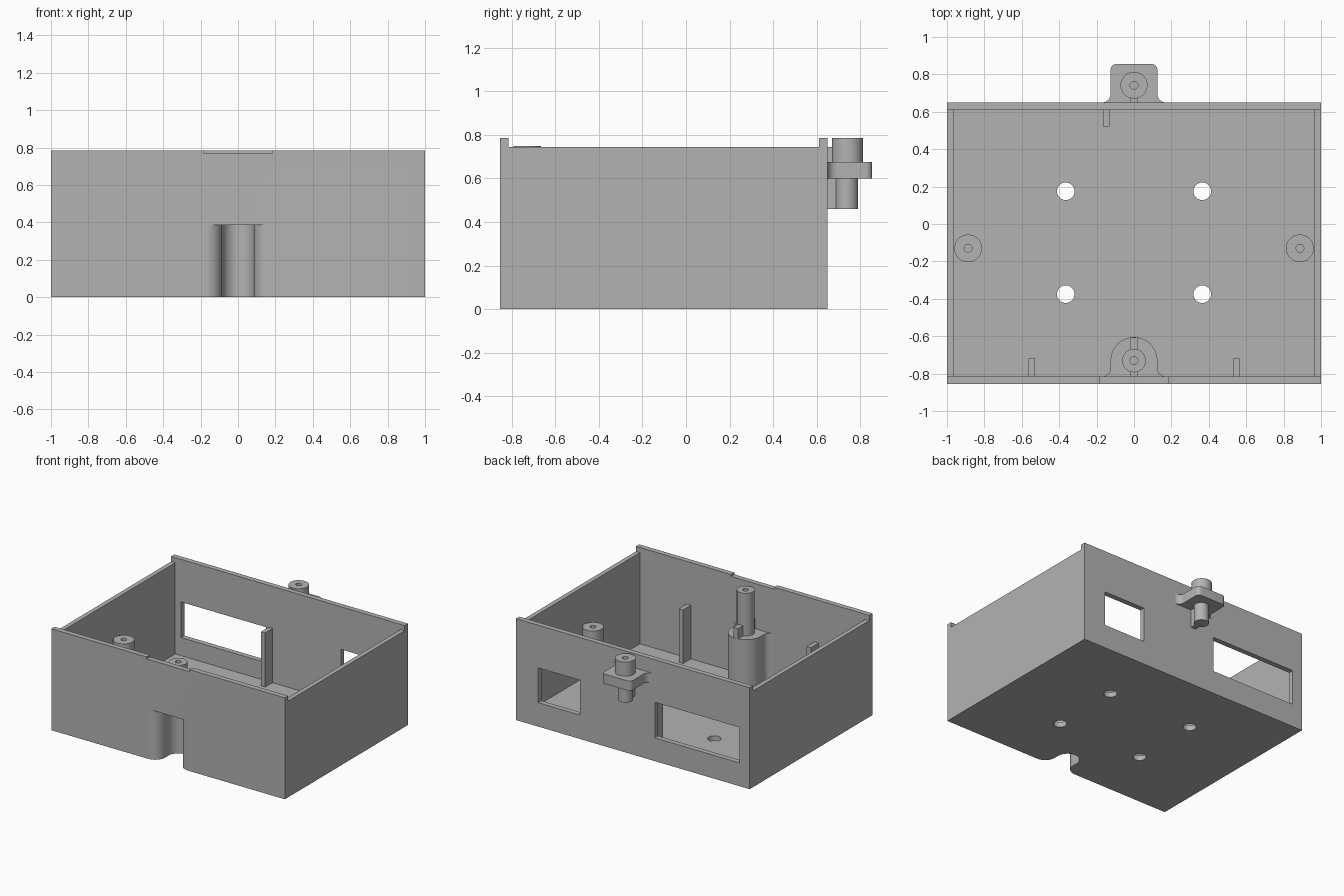
import bpy, bmesh, math

if "Cube" in bpy.data.objects:
    bpy.data.objects.remove(bpy.data.objects["Cube"])

grey = bpy.data.materials.new("plain grey")
grey.diffuse_color = (0.45, 0.45, 0.45, 1)
grey.use_nodes = True
grey.node_tree.nodes["Principled BSDF"].inputs["Base Color"].default_value = grey.diffuse_color


def finish(name, bm):
    bmesh.ops.recalc_face_normals(bm, faces=bm.faces)
    me = bpy.data.meshes.new(name)
    bm.to_mesh(me)
    bm.free()
    me.materials.append(grey)
    ob = bpy.data.objects.new(name, me)
    bpy.context.collection.objects.link(ob)
    return ob


def prism(name, pts, lo, hi, axis="z"):
    """Extrude a closed outline along z (xy points) or along x (yz points)."""
    bm = bmesh.new()
    place = (lambda p, t: (p[0], p[1], t)) if axis == "z" else (lambda p, t: (t, p[0], p[1]))
    a = [bm.verts.new(place(p, lo)) for p in pts]
    b = [bm.verts.new(place(p, hi)) for p in pts]
    bm.faces.new(a)
    bm.faces.new(b)
    n = len(pts)
    for i in range(n):
        j = (i + 1) % n
        bm.faces.new((a[i], a[j], b[j], b[i]))
    return finish(name, bm)


def block(name, x0, x1, y0, y1, z0, z1):
    return prism(name, [(x0, y0), (x1, y0), (x1, y1), (x0, y1)], z0, z1)


def lathe(name, x, y, profile, n=40):
    """Turn (radius, z) points around a vertical axis, closing both ends."""
    bm = bmesh.new()
    rings = [[bm.verts.new((x + r * math.cos(math.tau * i / n),
                            y + r * math.sin(math.tau * i / n), z)) for i in range(n)]
             for r, z in profile]
    for a, b in zip(rings, rings[1:]):
        for i in range(n):
            j = (i + 1) % n
            bm.faces.new((a[i], a[j], b[j], b[i]))
    bm.faces.new(rings[0])
    bm.faces.new(rings[-1])
    return finish(name, bm)


def boss(name, x, y, r, z0, z1, depth):
    """Round post with a blind screw hole in its top."""
    return lathe(name, x, y, [(r, z0), (r, z1), (0.021, z1), (0.021, z1 - depth)])


def arc(cx, cy, r, a0, a1, n=10):
    return [(cx + r * math.cos(math.radians(a0 + (a1 - a0) * i / n)),
             cy + r * math.sin(math.radians(a0 + (a1 - a0) * i / n))) for i in range(n + 1)]


def mirrored(half):
    """Complete a right-hand half outline that ends near the centre line."""
    return half + [(-x, y) for x, y in reversed(half) if abs(x) > 1e-5]


def cut(ob, *cutters):
    for c in cutters:
        m = ob.modifiers.new("cut", "BOOLEAN")
        m.operation, m.solver, m.object = "DIFFERENCE", "EXACT", c
        bpy.context.view_layer.objects.active = ob
        bpy.ops.object.modifier_apply(modifier=m.name)
        bpy.data.objects.remove(c)


def recess(r_arch, r_flare):
    """Arched outline whose feet flare out into the front wall."""
    return mirrored(arc(0.17, -0.77, r_flare, 270, 180) + arc(0, -0.73, r_arch, 0, 90, 16))


# Tray: side outline with raised front and back walls, hollowed out
outline = [(-0.855, 0), (0.65, 0), (0.65, 0.785), (0.61, 0.785), (0.61, 0.745),
           (-0.815, 0.745), (-0.815, 0.785), (-0.855, 0.785)]
tray = prism("tray", outline, -1, 1, "x")
cut(tray, block("hollow", -0.965, 0.965, -0.815, 0.61, 0.04, 1))

# Wall windows, front edge notch, floor holes
cut(tray,
    block("wide_window", -0.915, -0.188, 0.55, 0.7, 0.18, 0.455),
    block("small_window", 0.453, 0.812, 0.55, 0.7, 0.185, 0.455),
    block("edge_notch", -0.185, 0.185, -0.9, -0.8, 0.77, 1))
for x in (-0.365, 0.365):
    for y in (-0.375, 0.175):
        cut(tray, lathe("floor_hole", x, y, [(0.047, -0.1), (0.047, 0.1)]))

# Screw recess in the front wall, with its arched shell inside
cavity = recess(0.085, 0.085)
cavity = [(0.17, -0.9)] + cavity + [(-0.17, -0.9)]
cut(tray, prism("recess_cutter", cavity, -0.1, 0.385))
shell = prism("recess_shell", recess(0.125, 0.045), 0.04, 0.42)
cut(shell, prism("recess_cutter", cavity, -0.1, 0.385))

# Post standing on the recess, with two braces
boss("recess_post", 0, -0.73, 0.063, 0.42, 0.75, 0.2)
block("post_brace_inner", -0.02, 0.02, -0.675, -0.607, 0.42, 0.5)
block("post_brace_wall", -0.02, 0.02, -0.815, -0.785, 0.42, 0.5)

# Side bosses and front board ribs
for side, s in (("left", -1), ("right", 1)):
    boss("side_boss_" + side, 0.887 * s, -0.13, 0.074, 0.04, 0.455, 0.2)
    block("front_rib_" + side, 0.547 * s - 0.018, 0.547 * s + 0.018, -0.815, -0.72, 0.04, 0.455)
block("back_rib", -0.166, -0.132, 0.52, 0.61, 0.04, 0.46)

# Back mounting tab with upper boss, lower stub and braces
tab = mirrored(arc(0.17, 0.695, 0.045, 270, 180) + arc(0.095, 0.825, 0.03, 0, 90, 6))
prism("back_tab", tab, 0.6, 0.675)
boss("tab_boss", 0, 0.742, 0.072, 0.675, 0.785, 0.1)
lathe("tab_stub", 0, 0.738, [(0.053, 0.46), (0.053, 0.6)])
block("tab_brace_upper", -0.02, 0.02, 0.65, 0.675, 0.675, 0.745)
block("tab_brace_lower", -0.02, 0.02, 0.65, 0.69, 0.46, 0.6)

# Smooth the round surfaces, keep edges crisp
for ob in bpy.context.collection.objects:
    ob.select_set(True)
bpy.context.view_layer.objects.active = tray
bpy.ops.object.shade_smooth_by_angle(angle=math.radians(30))
